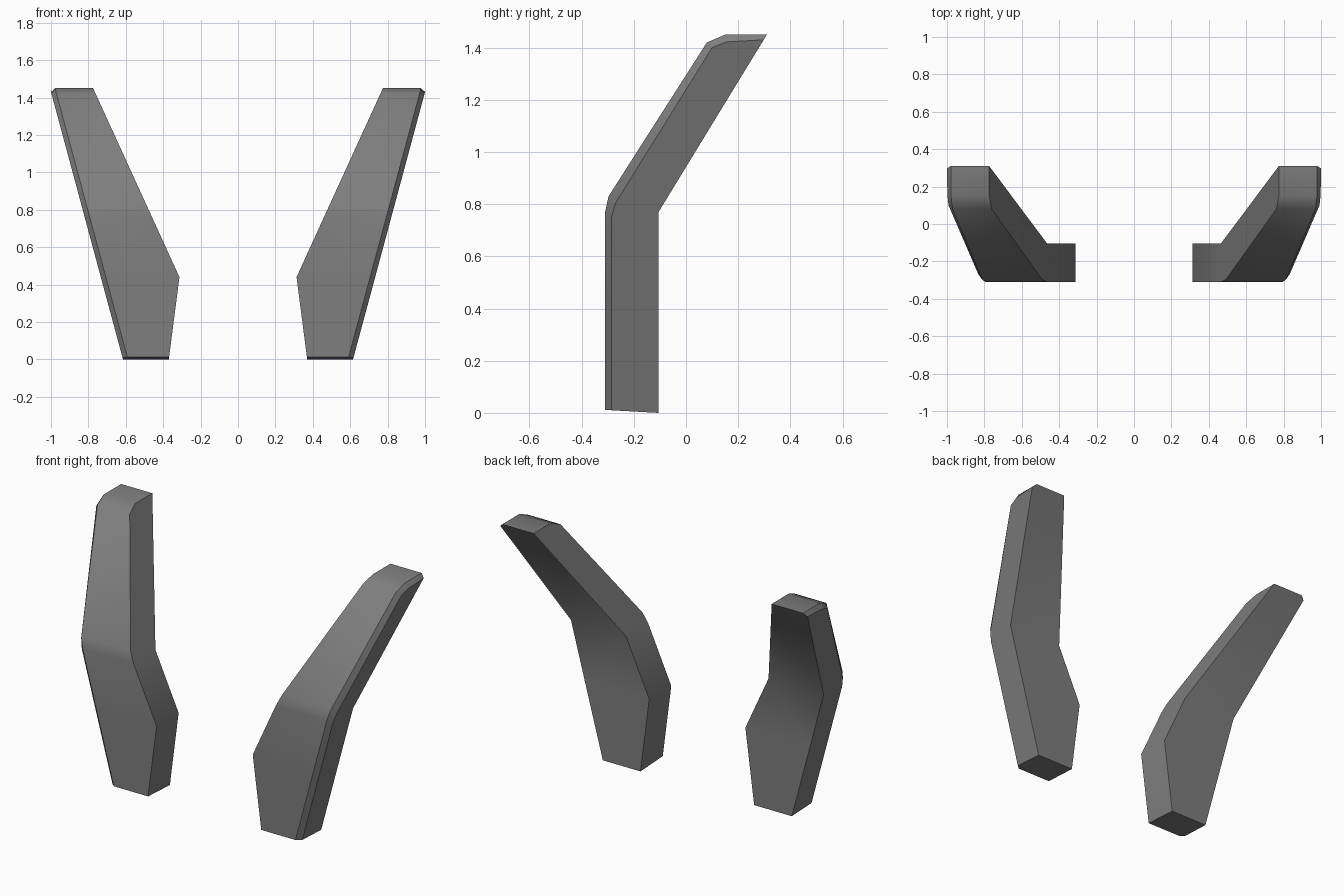
import bpy, bmesh, math

if "Cube" in bpy.data.objects:
    bpy.data.objects.remove(bpy.data.objects["Cube"])

# one flat grey
grey = bpy.data.materials.new("mid grey")
grey.diffuse_color = (0.21, 0.21, 0.21, 1)
grey.use_nodes = True
grey.node_tree.nodes["Principled BSDF"].inputs["Base Color"].default_value = grey.diffuse_color

CHAMFER = 0.027


def inner_x(z):
    return 0.37 - 0.057 * z / 0.44 if z < 0.44 else 0.313 + 0.457 * (z - 0.44) / 1.0


def outer_x(z):
    return 0.615 + 0.385 * z / 1.43


# stations up the fin, each (y, z): front edge, chamfered side edge, outer back, inner back
stations = [
    ((-0.31, 0.012), (-0.285, 0.01), (-0.105, 0.0), (-0.105, 0.0)),
    ((-0.31, 0.44), (-0.285, 0.44), (-0.105, 0.44), (-0.105, 0.44)),
    ((-0.31, 0.77), (-0.285, 0.75), (-0.105, 0.77), (-0.105, 0.77)),
    ((-0.297, 0.83), (-0.27, 0.805), (-0.105, 0.77), (-0.105, 0.77)),
    ((0.08, 1.42), (0.10, 1.40), (0.20, 1.27), (0.20, 1.27)),
    ((0.15, 1.45), (0.155, 1.422), (0.298, 1.43), (0.31, 1.45)),
    ((0.31, 1.45), (0.298, 1.43), (0.298, 1.43), (0.31, 1.45)),
]

bm = bmesh.new()
cache = {}


def vert(x, p):
    key = (round(x, 4), p[0], p[1])
    if key not in cache:
        cache[key] = bm.verts.new(key)
    return cache[key]


def face(vs):
    vs = list(dict.fromkeys(vs))  # drop merged corners
    if len(vs) > 2 and not bm.faces.get(vs):
        bm.faces.new(vs)


# five-sided cross-sections lofted along the fin
rings = []
for f, g, bo, bi in stations:
    rings.append([vert(inner_x(f[1]), f), vert(outer_x(f[1]) - CHAMFER, f),
                  vert(outer_x(g[1]), g), vert(outer_x(bo[1]), bo), vert(inner_x(bi[1]), bi)])
for a, b in zip(rings, rings[1:]):
    for i in range(5):
        j = (i + 1) % 5
        face([a[i], a[j], b[j], b[i]])
face(rings[0][::-1])
face(rings[-1])
bmesh.ops.recalc_face_normals(bm, faces=bm.faces[:])

mesh = bpy.data.meshes.new("angled_fins")
bm.to_mesh(mesh)
bm.free()
mesh.materials.append(grey)
fins = bpy.data.objects.new("angled_fins", mesh)
bpy.context.collection.objects.link(fins)

# soft bends, crisp corners
bpy.context.view_layer.objects.active = fins
fins.select_set(True)
bpy.ops.object.shade_smooth_by_angle(angle=math.radians(40))

# left and right pair
fins.modifiers.new("mirror", 'MIRROR').use_axis = (True, False, False)
